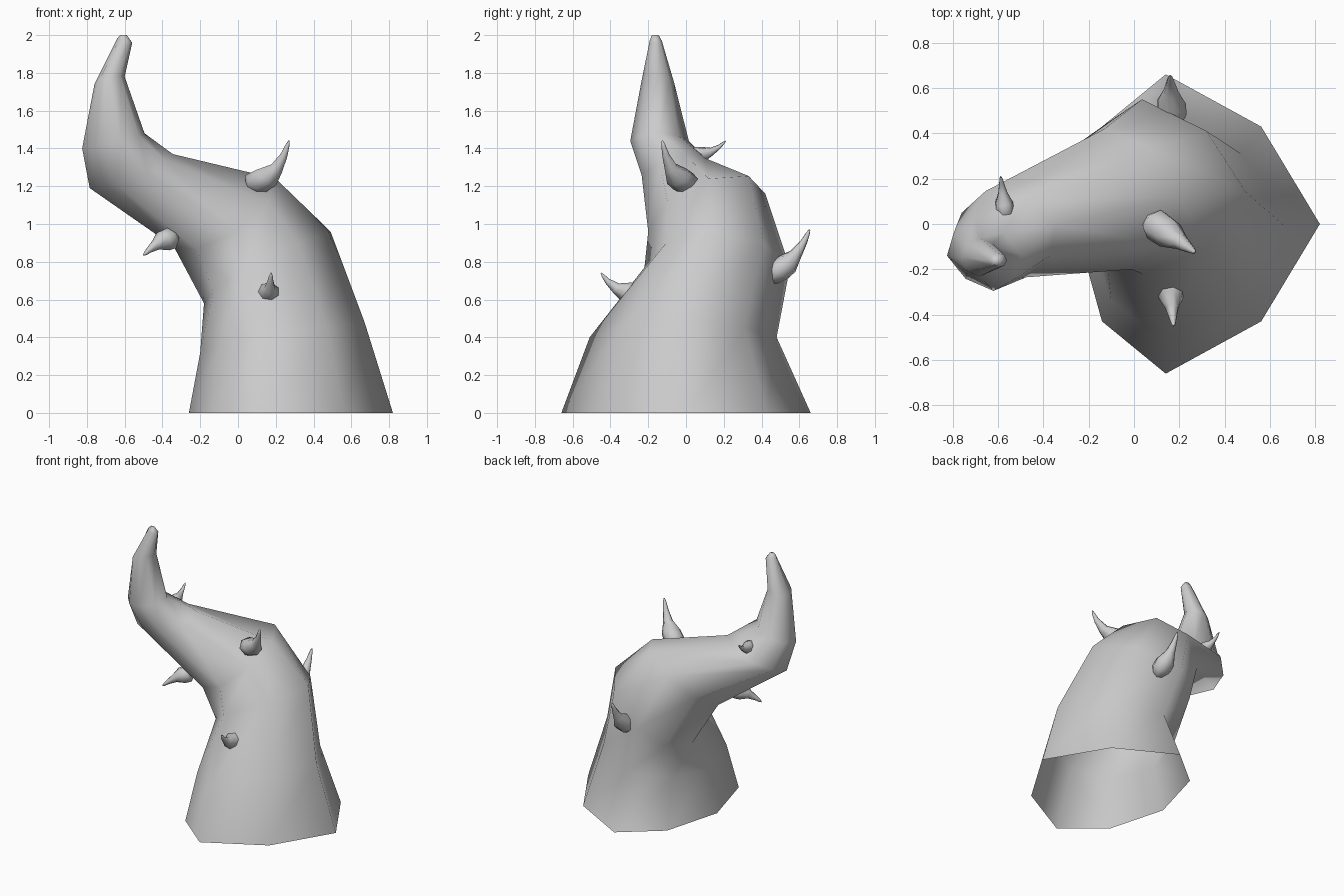
import bpy, bmesh, math
from mathutils import Vector as V

if "Cube" in bpy.data.objects:
    bpy.data.objects.remove(bpy.data.objects["Cube"])


def loft(name, rings, sides, cap_start=False):
    """Skin rings (centre, half axis u, half axis v, x shift, corner scale) into a tube."""
    bm = bmesh.new()
    loops = []
    for c, u, v, shift, corner in rings:
        loop = []
        for i in range(sides):
            a = 2 * math.pi * i / sides
            k = corner if i % 2 else 1
            p = V(c) + (V(u) * math.cos(a) + V(v) * math.sin(a)) * k
            p.x -= shift * math.sin(a) ** 2
            loop.append(bm.verts.new(p))
        loops.append(loop)
    for a, b in zip(loops, loops[1:]):
        for i in range(sides):
            j = (i + 1) % sides
            bm.faces.new((a[i], a[j], b[j], b[i]))
    bm.faces.new(loops[-1])
    if cap_start:
        bm.faces.new(loops[0][::-1])
    me = bpy.data.meshes.new(name)
    bm.to_mesh(me)
    bm.free()
    ob = bpy.data.objects.new(name, me)
    bpy.context.collection.objects.link(ob)
    bpy.ops.object.select_all(action='DESELECT')
    ob.select_set(True)
    bpy.context.view_layer.objects.active = ob
    bpy.ops.object.shade_smooth_by_angle(angle=math.radians(65))
    return ob


# Curving eight-sided stalk, open underneath
loft("stalk", [
    ((.28, 0, 0), (.54, 0, 0), (0, .66, 0), .14, .92),
    ((.235, -.015, .40), (.435, 0, .08), (0, .495, 0), .10, .93),
    ((.155, .165, .77), (.335, -.02, .19), (0, .385, 0), .12, .95),
    ((-.07, .11, 1.06), (.27, .01, .18), (-.06, .31, .10), 0, .98),
    ((-.565, -.045, 1.28), (.22, .04, .09), (-.09, .19, .02), 0, .89),
    ((-.66, -.14, 1.44), (.165, 0, .04), (-.04, .155, 0), 0, .93),
    ((-.68, -.147, 1.76), (.08, 0, .02), (0, .085, -.015), 0, 1),
    ((-.60, -.16, 1.97), (.04, 0, -.01), (0, .032, 0), 0, 1),
    ((-.607, -.163, 2.0), (.018, 0, 0), (0, .018, 0), 0, 1),
], 8)


# Thorns: fat root, concave taper, hooked tip
def thorn(name, root, tip, r, hook):
    root, tip = V(root), V(tip)
    d = tip - root
    side = d.cross(V((0, 0, 1))).normalized()
    up = side.cross(d).normalized()
    rings = []
    for t, k in ((-.2, .5), (0, 1), (.22, .95), (.48, .5), (.75, .28), (.92, .17), (1, .06)):
        c = root + d * t - up * hook * d.length * math.sin(math.pi * max(t, 0))
        rings.append((c, side * r * k, up * r * k, 0, 1))
    loft(name, rings, 7, True)


thorn("thorn_top", (.10, -.005, 1.22), (.27, -.125, 1.44), .072, .14)
thorn("thorn_front", (.16, -.27, .635), (.175, -.45, .74), .06, .14)
thorn("thorn_back", (.165, .48, .745), (.16, .655, .97), .068, .08)
thorn("thorn_left", (-.36, -.09, .925), (-.5, -.19, .835), .062, -.06)
thorn("thorn_upper_back", (-.57, .055, 1.37), (-.588, .21, 1.44), .042, .12)
